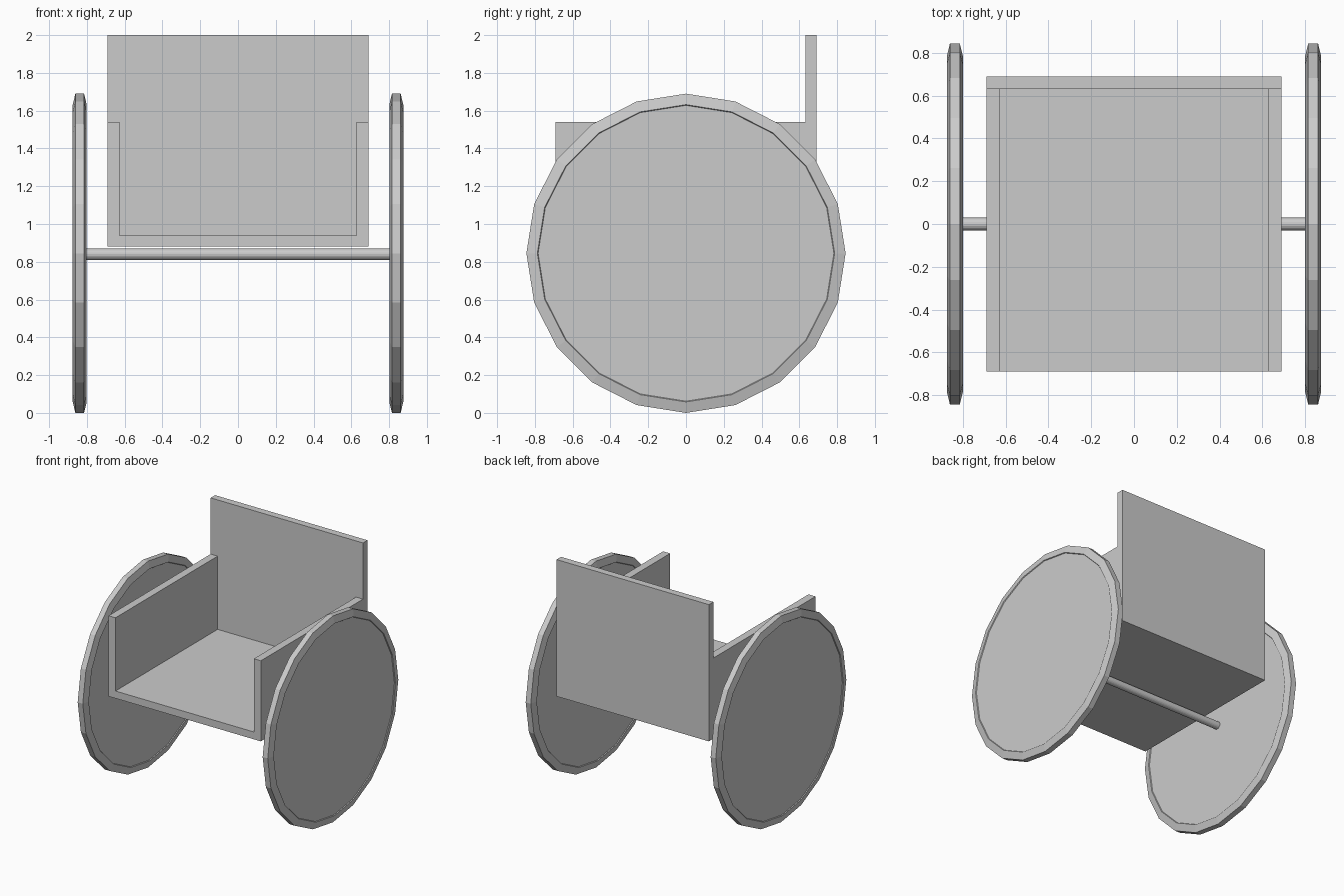
import bpy, bmesh, math

if "Cube" in bpy.data.objects:
    bpy.data.objects.remove(bpy.data.objects["Cube"])

SIDES = 20
HUB_Z = 0.845


def make_object(name, bm):
    bmesh.ops.recalc_face_normals(bm, faces=bm.faces)
    mesh = bpy.data.meshes.new(name)
    bm.to_mesh(mesh)
    bm.free()
    obj = bpy.data.objects.new(name, mesh)
    bpy.context.collection.objects.link(obj)
    return obj


def extrude_y(name, profile, y0, y1):
    """Extrude a closed x-z outline along y."""
    bm = bmesh.new()
    face = bm.faces.new([bm.verts.new((x, y0, z)) for x, z in profile])
    new = bmesh.ops.extrude_face_region(bm, geom=[face])["geom"]
    moved = [v for v in new if isinstance(v, bmesh.types.BMVert)]
    bmesh.ops.translate(bm, verts=moved, vec=(0, y1 - y0, 0))
    return make_object(name, bm)


def lathe_x(name, profile, x, z):
    """Turn an (offset, radius) profile about the x axis, capping both ends."""
    bm = bmesh.new()
    rings = []
    for dx, r in profile:
        angles = [2 * math.pi * i / SIDES for i in range(SIDES)]
        rings.append([bm.verts.new((dx, r * math.cos(a), r * math.sin(a))) for a in angles])
    for a, b in zip(rings, rings[1:]):
        for i in range(SIDES):
            j = (i + 1) % SIDES
            bm.faces.new((a[i], a[j], b[j], b[i]))
    bm.faces.new(rings[0])
    bm.faces.new(rings[-1])
    obj = make_object(name, bm)
    obj.location = (x, 0, z)
    return obj


# seat: floor and two side panels as one U-shaped section
half_u = [(0.69, 0.88), (0.69, 1.54), (0.627, 1.54), (0.627, 0.94)]
extrude_y("seat_tub", half_u + [(-x, z) for x, z in reversed(half_u)], -0.69, 0.632)

# tall back panel
extrude_y("back_panel", [(-0.69, 0.88), (0.69, 0.88), (0.69, 2.0), (-0.69, 2.0)], 0.632, 0.69)

# wheels: disc slightly recessed inside a chamfered rim
half_rim = [(-0.031, 0.783), (-0.037, 0.787), (-0.023, 0.845)]
rim = half_rim + [(-x, r) for x, r in reversed(half_rim)]
for side, sign in (("left", -1), ("right", 1)):
    lathe_x("wheel_" + side, rim, sign * 0.838, HUB_Z)

# axle between the wheels
lathe_x("axle", [(-0.807, 0.03), (0.807, 0.03)], 0, 0.84)
